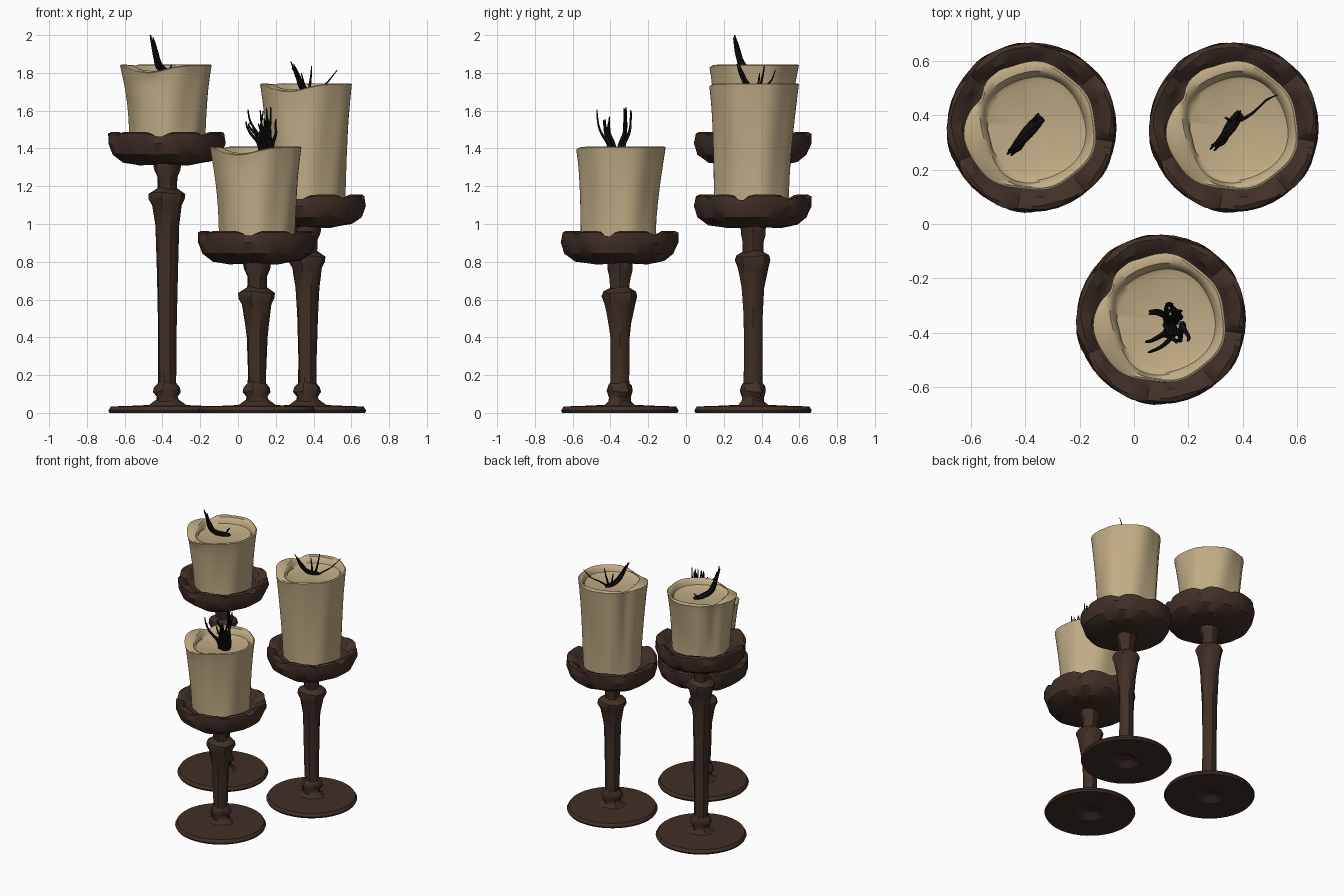
import bpy, bmesh, math, random
from mathutils import Vector

if "Cube" in bpy.data.objects:
    bpy.data.objects.remove(bpy.data.objects["Cube"])

random.seed(4)


def material(name, col):
    m = bpy.data.materials.new(name)
    m.diffuse_color = (*col, 1)
    m.use_nodes = True
    m.node_tree.nodes["Principled BSDF"].inputs["Base Color"].default_value = m.diffuse_color
    return m


IRON = material("dark_brown_iron", (0.052, 0.029, 0.020))
WAX = material("cream_wax", (0.53, 0.41, 0.235))
SOOT = material("black_wick", (0.004, 0.004, 0.004))


def angle_diff(a, b):
    return (a - b + math.pi) % (2 * math.pi) - math.pi


def bell(a, centre, width):
    return math.exp(-(angle_diff(a, math.radians(centre)) / math.radians(width)) ** 2)


def lathe(name, profile, sides, mat, loc, warp=None, sharp=35):
    """Revolve (r, z) points; warp(i, r, z, a) returns an adjusted Vector."""
    bm = bmesh.new()
    rings = []
    for i, (r, z) in enumerate(profile):
        ring = []
        for k in range(sides):
            a = 2 * math.pi * k / sides
            p = Vector((r * math.cos(a), r * math.sin(a), z))
            if warp and r > 0:
                p = warp(i, r, z, a)
            ring.append(bm.verts.new(p))
        rings.append(ring)
    for lo, hi in zip(rings, rings[1:]):
        for k in range(sides):
            n = (k + 1) % sides
            bm.faces.new((lo[k], lo[n], hi[n], hi[k]))
    bmesh.ops.remove_doubles(bm, verts=bm.verts, dist=1e-5)
    bmesh.ops.recalc_face_normals(bm, faces=bm.faces)
    me = bpy.data.meshes.new(name)
    bm.to_mesh(me)
    bm.free()
    ob = bpy.data.objects.new(name, me)
    bpy.context.collection.objects.link(ob)
    ob.location = loc
    me.materials.append(mat)
    bpy.ops.object.select_all(action='DESELECT')
    bpy.context.view_layer.objects.active = ob
    ob.select_set(True)
    bpy.ops.object.shade_smooth_by_angle(angle=math.radians(sharp))
    return ob


def polar(r, z, a):
    return Vector((r * math.cos(a), r * math.sin(a), z))


# Worn, hammered drip tray: small dents plus chips in the inner lip
CHIPS = [(-12, 5, .05), (40, 6, .035), (78, 8, .03), (140, 5, .04),
         (205, 6, .03), (262, 7, .035), (310, 4, .03)]


def tray_warp(i, r, z, a):
    r += 0.004 * math.sin(5 * a + i) + 0.003 * math.sin(11 * a + 2 * i)
    if 5 <= i <= 8:
        for c, w, d in CHIPS:
            b = bell(a, c, w)
            z -= d * b * (0.5 if i == 5 else 1) * (0.4 if i == 8 else 1)
            r -= 0.006 * b
    if i <= 2:
        z += 0.005 * math.sin(3 * a + i)
    return polar(min(r, 0.315), z, a)


def stem_warp(i, r, z, a):
    return polar(r * (1 + 0.05 * math.sin(2 * a + 1.7 * i) + 0.03 * math.sin(5 * a + i)),
                 z + 0.006 * math.sin(2 * a + i), a)


def candle_warp_for(height, wall):
    def warp(i, r, z, a):
        t = max(0, z / height)
        if i <= wall + 2:       # slanting folds and a run of wax on the outside
            r += 0.005 * math.sin(3 * a + 3 * t) + 0.004 * math.sin(7 * a - 2 * t)
            r += t * (0.012 * bell(a, 195, 32) - 0.016 * bell(a, 150, 9))
            r += 0.008 * bell(a, 118, 5) * (1 - 0.5 * t)
        elif i <= wall + 5:     # inner lip is thicker on the left
            r -= 0.022 * bell(a, 190, 30) + 0.004 * math.sin(4 * a)
        if wall <= i <= wall + 4:   # melted dip at the front left
            z -= 0.04 * bell(a, -115, 32) * (1 if i <= wall + 3 else 0.4)
            z -= 0.014 * bell(a, 150, 12)
        p = polar(r, z, a)
        if i > wall + 2:
            p += Vector((0.008, -0.006, 0))
        return p
    return warp


def wick(name, strands):
    """Each strand: list of (x, y, z, radius) points, joined in one object."""
    cu = bpy.data.curves.new(name, 'CURVE')
    cu.dimensions = '3D'
    cu.bevel_depth = 1.0
    cu.bevel_resolution = 1
    cu.resolution_u = 5
    cu.use_fill_caps = True
    for pts in strands:
        s = cu.splines.new('NURBS')
        s.points.add(len(pts) - 1)
        s.use_endpoint_u = True
        s.order_u = 3
        for p, (x, y, z, r) in zip(s.points, pts):
            p.co = (x, y, z, 1)
            p.radius = r
    cu.materials.append(SOOT)
    ob = bpy.data.objects.new(name, cu)
    bpy.context.collection.objects.link(ob)
    bpy.ops.object.select_all(action='DESELECT')
    bpy.context.view_layer.objects.active = ob
    ob.select_set(True)
    bpy.ops.object.convert(target='MESH')


def frayed(path, count, spread):
    """Several jittered copies of a path, twisted around it."""
    out = []
    for k in range(count):
        ph = 2 * math.pi * k / count
        out.append([(x + spread * math.cos(ph + 0.9 * j), y + spread * math.sin(ph + 0.9 * j),
                     z - (0.012 * k if j == len(path) - 1 else 0), r)
                    for j, (x, y, z, r) in enumerate(path)])
    return out


# name, x, y, tray top height, candle top height
STANDS = [("left", -0.375, 0.355, 1.487, 1.845),
          ("right", 0.367, 0.355, 1.155, 1.745),
          ("front", 0.10, -0.35, 0.963, 1.41)]

for name, x, y, top, wax_top in STANDS:
    # Round foot with a shallow hollow below
    lathe(name + "_foot", [(0, 0.03), (0.04, 0.03), (0.09, 0.0), (0.305, 0), (0.311, 0.012),
                           (0.298, 0.034), (0.2, 0.037), (0.09, 0.042), (0, 0.045)],
          40, IRON, (x, y, 0), sharp=30)
    # Turned stem with knob and collar
    c = top - 0.325
    lathe(name + "_stem", [(0, 0.03), (0.095, 0.036), (0.06, 0.065), (0.058, 0.085), (0.072, 0.115),
                           (0.066, 0.14), (0.05, 0.16), (0.05, c * 0.35), (0.053, c * 0.62),
                           (0.062, c - 0.17), (0.082, c - 0.06), (0.096, c - 0.025), (0.093, c),
                           (0.052, c + 0.025), (0.055, c + 0.08), (0.068, c + 0.12),
                           (0.072, c + 0.165), (0, c + 0.17)],
          10, IRON, (x, y, 0), stem_warp)
    # Drip tray
    lathe(name + "_tray", [(0, -0.17), (0.15, -0.172), (0.235, -0.158), (0.288, -0.12), (0.31, -0.06),
                           (0.307, -0.008), (0.292, 0), (0.262, -0.012), (0.24, -0.04),
                           (0.225, -0.052), (0, -0.052)],
          72, IRON, (x, y, top), tray_warp, 30)
    # Candle with flared wall, rolled lip and sunken pool
    z0 = top - 0.055
    h = wax_top - z0
    n = 8
    prof = [(0, 0)] + [(0.198 + 0.036 * (k / n) ** 1.8, h * k / n * 0.97) for k in range(n + 1)]
    wall = len(prof) - 1
    prof += [(0.236, h - 0.005), (0.228, h), (0.212, h - 0.003), (0.198, h - 0.018),
             (0.19, h - 0.042), (0.17, h - 0.05), (0, h - 0.052)]
    lathe(name + "_candle", prof, 72, WAX, (x, y, z0), candle_warp_for(h, wall), 40)

# Burnt wicks
wick("left_wick",
     frayed([(-0.345, 0.385, 1.79, .012), (-0.375, 0.355, 1.805, .014), (-0.42, 0.30, 1.83, .013),
             (-0.435, 0.275, 1.90, .010), (-0.455, 0.262, 2.0, .004)], 4, 0.010)
     + [[(-0.36, 0.36, 1.79, .009), (-0.37, 0.39, 1.815, .008), (-0.35, 0.405, 1.84, .003)]])
wick("right_wick",
     frayed([(0.385, 0.40, 1.69, .010), (0.36, 0.365, 1.705, .012), (0.335, 0.325, 1.73, .009),
             (0.315, 0.295, 1.79, .007), (0.29, 0.28, 1.86, .003)], 4, 0.011)
     + [[(0.37, 0.38, 1.69, .009), (0.385, 0.40, 1.74, .007), (0.39, 0.415, 1.835, .003)],
        [(0.39, 0.38, 1.69, .006), (0.43, 0.40, 1.72, .005), (0.47, 0.44, 1.745, .004),
         (0.49, 0.46, 1.77, .004), (0.525, 0.473, 1.815, .002)],
        [(0.36, 0.37, 1.69, .009), (0.35, 0.385, 1.74, .006), (0.335, 0.39, 1.80, .003)]])
strands = []
for k in range(18):
    side = -1 if k % 2 else 1
    tx = random.uniform(0.10, 0.20) if k % 5 else random.uniform(0.04, 0.09)
    ty = -0.365 + side * random.uniform(0.03, 0.075) - (0.035 if side < 0 and k % 5 == 0 else 0)
    bx, by = 0.145 + random.uniform(-.035, .035), -0.367 + side * random.uniform(0, .03)
    tz = random.uniform(1.53, 1.62)
    strands.append([(bx, by, 1.35, .013), (bx, by + side * .01, 1.42, .011),
                    ((bx + tx) / 2 + random.uniform(-.02, .02), (by + ty) / 2 + side * .02, 1.48, .007),
                    (tx, ty, (1.50 + tz) / 2, .005), (tx + random.uniform(-.01, .01), ty, tz, .003)])
wick("front_wick", strands)
